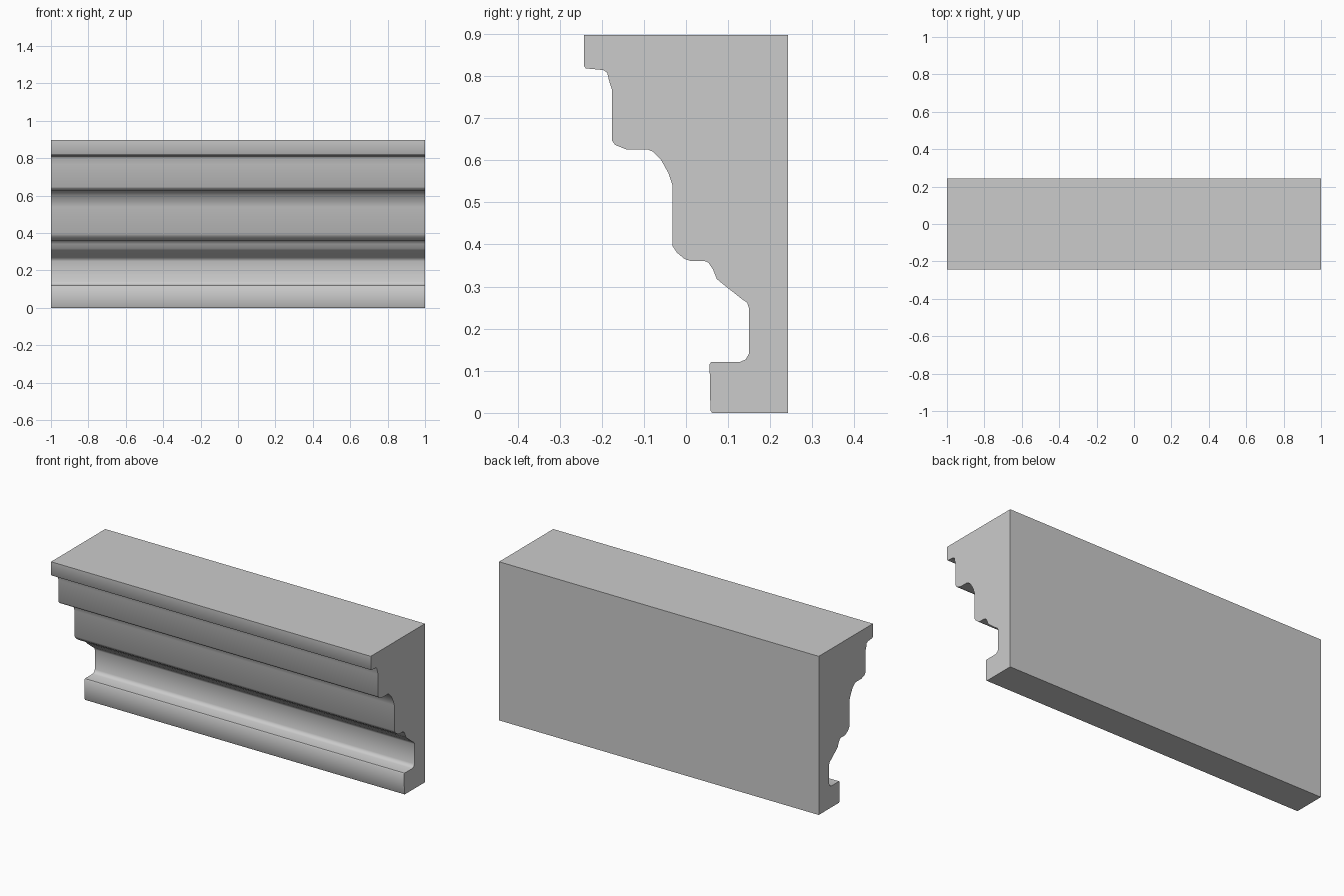
import bpy
import bmesh
import math

cube = bpy.data.objects.get("Cube")
if cube:
    bpy.data.objects.remove(cube, do_unlink=True)

# Plain grey plaster
plaster = bpy.data.materials.new("grey_plaster")
plaster.use_nodes = True
grey = (0.6, 0.6, 0.6, 1.0)
plaster.diffuse_color = grey
plaster.node_tree.nodes["Principled BSDF"].inputs["Base Color"].default_value = grey

HALF_LENGTH = 1.0

# Moulding cross-section (y, z), from the bottom back corner up the front
profile = [
    (0.242, 0.0),
    # foot fillet
    (0.062, 0.0), (0.058, 0.006), (0.056, 0.115), (0.06, 0.121),
    # cove into the recessed band
    (0.128, 0.121), (0.142, 0.127), (0.149, 0.14),
    (0.149, 0.25), (0.145, 0.262), (0.133, 0.27),
    # stepped ogee
    (0.085, 0.308), (0.073, 0.318), (0.064, 0.341), (0.053, 0.357), (0.043, 0.361),
    (0.01, 0.361), (-0.004, 0.366), (-0.022, 0.381), (-0.032, 0.396),
    # middle band and ovolo
    (-0.032, 0.54), (-0.042, 0.57), (-0.06, 0.602), (-0.078, 0.62), (-0.09, 0.625),
    (-0.14, 0.625), (-0.168, 0.636), (-0.176, 0.647),
    # upper band and small cove
    (-0.176, 0.768), (-0.183, 0.79), (-0.187, 0.808), (-0.196, 0.814),
    # top fillet
    (-0.238, 0.818), (-0.242, 0.823), (-0.242, 0.897),
    (0.242, 0.897),
]

# Extrude the section along x
bm = bmesh.new()
section = bm.faces.new([bm.verts.new((-HALF_LENGTH, y, z)) for y, z in profile])
ext = bmesh.ops.extrude_face_region(bm, geom=[section], use_keep_orig=True)
moved = [g for g in ext["geom"] if isinstance(g, bmesh.types.BMVert)]
bmesh.ops.translate(bm, verts=moved, vec=(2 * HALF_LENGTH, 0, 0))
bmesh.ops.recalc_face_normals(bm, faces=bm.faces)

mesh = bpy.data.meshes.new("cornice_moulding")
bm.to_mesh(mesh)
bm.free()
mesh.materials.append(plaster)
cornice = bpy.data.objects.new("cornice_moulding", mesh)
bpy.context.collection.objects.link(cornice)

# Smooth curves, crisp arrises
bpy.ops.object.select_all(action="DESELECT")
cornice.select_set(True)
bpy.context.view_layer.objects.active = cornice
bpy.ops.object.shade_smooth_by_angle(angle=math.radians(40))
